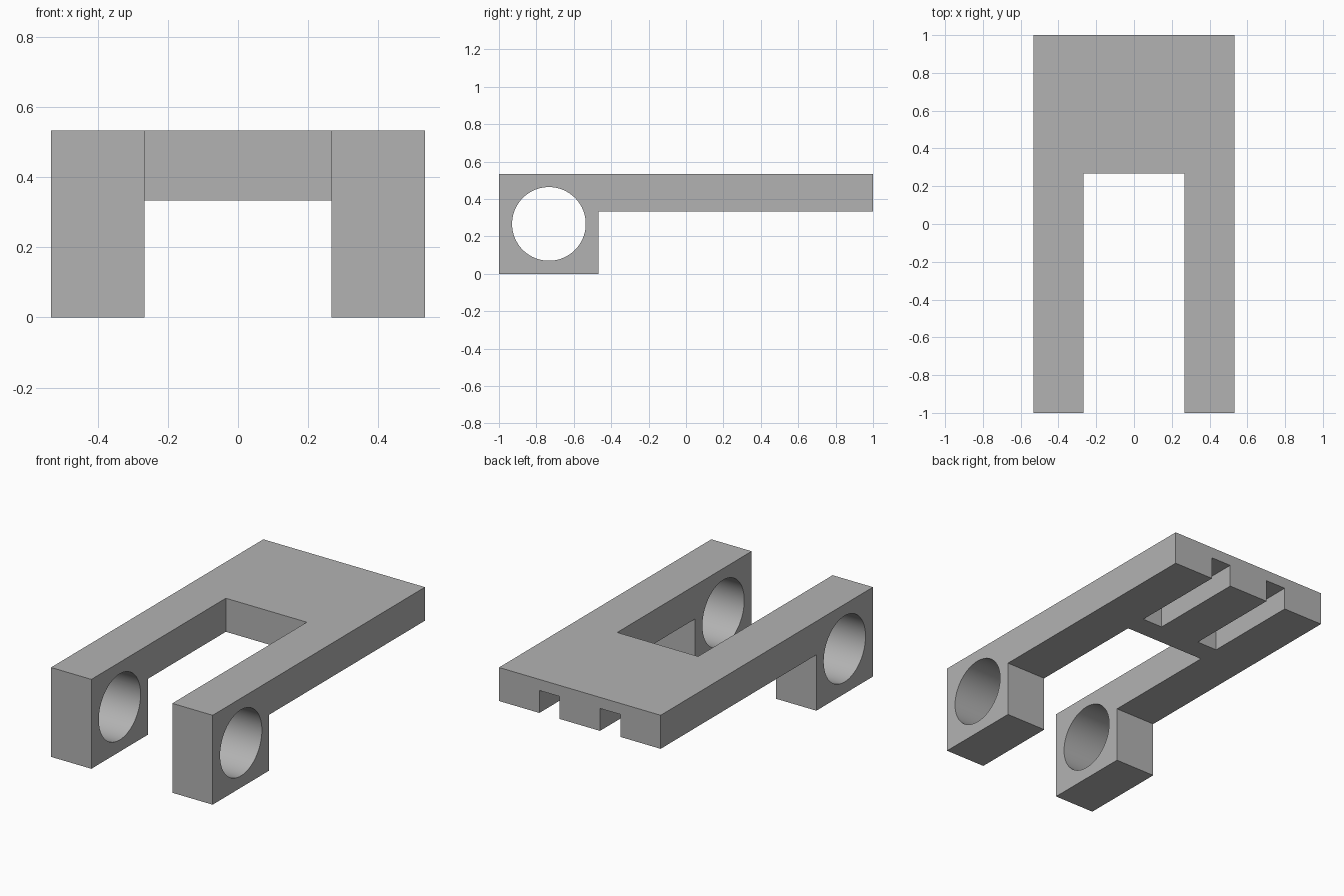
import bpy, bmesh, math
from mathutils import Matrix, Vector

if "Cube" in bpy.data.objects:
    bpy.data.objects.remove(bpy.data.objects["Cube"], do_unlink=True)

HALF_W, HEIGHT, UNDERSIDE = 0.533, 0.533, 0.333
INNER = 0.267      # inner face of each arm
BLOCK_BACK = -0.467

grey = bpy.data.materials.new("plain grey")
grey.use_nodes = True
colour = (0.45, 0.45, 0.45, 1)
grey.diffuse_color = colour
grey.node_tree.nodes["Principled BSDF"].inputs["Base Color"].default_value = colour


def make_object(name, bm):
    bmesh.ops.recalc_face_normals(bm, faces=bm.faces)
    mesh = bpy.data.meshes.new(name)
    bm.to_mesh(mesh)
    bm.free()
    mesh.materials.append(grey)
    obj = bpy.data.objects.new(name, mesh)
    bpy.context.collection.objects.link(obj)
    return obj


def box(name, low, high):
    low, high = Vector(low), Vector(high)
    bm = bmesh.new()
    place = Matrix.Translation((low + high) / 2) @ Matrix.Diagonal((*(high - low), 1))
    bmesh.ops.create_cube(bm, size=1, matrix=place)
    return make_object(name, bm)


def cut(target, cutter):
    cutter.hide_render = True
    mod = target.modifiers.new(cutter.name, "BOOLEAN")
    mod.operation = "DIFFERENCE"
    mod.solver = "EXACT"
    mod.object = cutter
    bpy.context.view_layer.objects.active = target
    bpy.ops.object.modifier_apply(modifier=mod.name)
    bpy.data.objects.remove(cutter, do_unlink=True)


# Bracket: L-shaped side profile extruded across the width
profile = [(-1, 0), (BLOCK_BACK, 0), (BLOCK_BACK, UNDERSIDE),
           (1, UNDERSIDE), (1, HEIGHT), (-1, HEIGHT)]
bm = bmesh.new()
side = bm.faces.new([bm.verts.new((-HALF_W, y, z)) for y, z in profile])
extruded = bmesh.ops.extrude_face_region(bm, geom=[side])["geom"]
bmesh.ops.translate(bm, vec=(2 * HALF_W, 0, 0),
                    verts=[v for v in extruded if isinstance(v, bmesh.types.BMVert)])
bracket = make_object("forked_bracket", bm)

# Gap between the two arms
cut(bracket, box("arm_gap", (-INNER, -1.2, -0.2), (INNER, INNER, 0.8)))

# Two slots under the rear plate, open at the back
for s in (-1, 1):
    cut(bracket, box("rear_slot", (s * 0.2 - 0.067, 0.4, 0.2),
                     (s * 0.2 + 0.067, 1.2, 0.467)))

# Round bore through both end blocks
bm = bmesh.new()
bmesh.ops.create_cone(bm, cap_ends=True, segments=96, radius1=0.197, radius2=0.197, depth=2,
                      matrix=Matrix.Translation((0, -0.733, 0.267))
                      @ Matrix.Rotation(math.pi / 2, 4, "Y"))
cut(bracket, make_object("bore", bm))

# Smooth bore walls, sharp corners
bpy.ops.object.select_all(action="DESELECT")
bracket.select_set(True)
bpy.context.view_layer.objects.active = bracket
bpy.ops.object.shade_smooth_by_angle(angle=math.radians(30))
